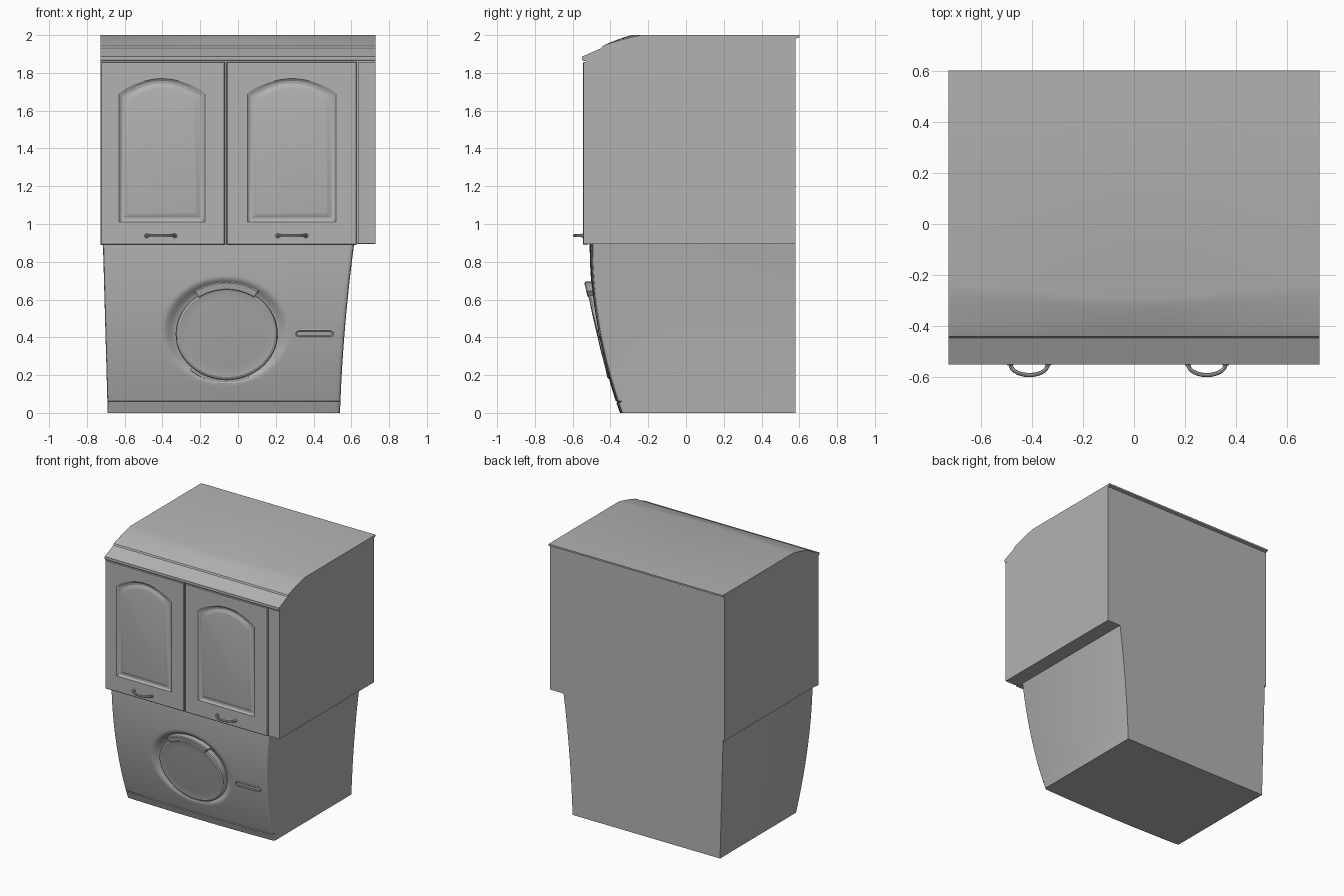
import bpy, bmesh, math

if "Cube" in bpy.data.objects:
    bpy.data.objects.remove(bpy.data.objects["Cube"])

grey = bpy.data.materials.new("plain_grey")
grey.diffuse_color = (0.45, 0.45, 0.455, 1)
grey.use_nodes = True
grey.node_tree.nodes["Principled BSDF"].inputs["Base Color"].default_value = grey.diffuse_color


def add_mesh(name, bm):
    bmesh.ops.recalc_face_normals(bm, faces=bm.faces[:])
    me = bpy.data.meshes.new(name)
    bm.to_mesh(me)
    bm.free()
    me.materials.append(grey)
    ob = bpy.data.objects.new(name, me)
    bpy.context.collection.objects.link(ob)
    return ob


def loft(name, rings):
    """Skin closed rings of equal length and cap both ends."""
    bm = bmesh.new()
    rows = [[bm.verts.new(p) for p in r] for r in rings]
    n = len(rows[0])
    for a, b in zip(rows, rows[1:]):
        for i in range(n):
            j = (i + 1) % n
            bm.faces.new((a[i], a[j], b[j], b[i]))
    bm.faces.new(rows[0])
    bm.faces.new(rows[-1])
    return add_mesh(name, bm)


def relief(name, rings, surf):
    """Stack (outline, height) rings on a front surface y = surf(x, z)."""
    return loft(name, [[(x, surf(x, z) - h, z) for x, z in pts] for pts, h in rings])


def arch(x0, x1, z0, zs, zt, n=20):
    """Rectangle outline whose top is an arc from shoulder zs to top zt."""
    pts = [(x0, z0), (x1, z0)]
    for i in range(n + 1):
        t = i / n
        pts.append((x1 + (x0 - x1) * t, zs + (zt - zs) * math.sin(math.pi * t) ** 0.8))
    return pts


def ellipse(cx, cz, rx, rz, n=72):
    return [(cx + rx * math.cos(2 * math.pi * i / n), cz + rz * math.sin(2 * math.pi * i / n))
            for i in range(n)]


def arc_band(a0, a1, f0, f1, n=18):
    """Curved band following the round door's edge."""
    ang = [math.radians(a0 + (a1 - a0) * i / n) for i in range(n + 1)]
    out = [(-0.06 + 0.27 * f1 * math.cos(a), 0.42 + 0.245 * f1 * math.sin(a)) for a in ang]
    return out + [(-0.06 + 0.27 * f0 * math.cos(a), 0.42 + 0.245 * f0 * math.sin(a))
                  for a in reversed(ang)]


def pill(cx, cz, w, h, n=6):
    r = h / 2
    pts = []
    for s, a0 in ((1, -90), (-1, 90)):
        for i in range(n + 1):
            a = math.radians(a0 + 180 * i / n)
            pts.append((cx + s * (w / 2 - r) + r * math.cos(a), cz + r * math.sin(a)))
    return pts


# Lower machine body: curved front with a dish behind the round door
TOP = 0.895


def left_x(z):
    return -0.69 - 0.025 * z / TOP


def right_x(z):
    s = z / TOP
    return 0.54 + 0.03 * s + 0.045 * s * s


def front_y(x, z):
    y = -0.51 + 0.16 * (1 - z / TOP) ** 2
    t = math.hypot((x + 0.065) / 0.335, (z - 0.435) / 0.285)
    k = min(1, max(0, (1 - t) / 0.22))
    y += 0.038 * k * k * (3 - 2 * k)
    mid, half = (left_x(z) + right_x(z)) / 2, (right_x(z) - left_x(z)) / 2
    u = abs(x - mid) / half
    y += 0.012 * u * u
    edge = half * (1 - u)
    if edge < 0.02:
        y += 0.015 * (1 - math.sqrt(max(0, 1 - (1 - edge / 0.02) ** 2)))
    return y


def body_row(z, inset=0.0):
    xs = [0, 0.003, 0.007, 0.012] + [0.02 + 0.96 * i / 90 for i in range(91)] + [0.988, 0.993, 0.997, 1]
    l, r = left_x(z), right_x(z)
    row = [(l + (r - l) * t, front_y(l + (r - l) * t, z) + inset, z) for t in xs]
    return row + [(r, 0.58, z), (l, 0.58, z)]


rows = [body_row(0), body_row(0.054), body_row(0.056, 0.006), body_row(0.061, 0.006), body_row(0.063)]
rows += [body_row(0.075 + (TOP - 0.075) * i / 70) for i in range(71)]
loft("machine_body", rows)


# Round door, tilted with the front
def door_plane(x, z):
    return -0.413 - 0.234 * (z - 0.19)


def disc(rx, rz):
    return ellipse(-0.06, 0.42, rx, rz)


relief("round_door", [(disc(0.27, 0.245), -0.05), (disc(0.27, 0.245), -0.008),
                      (disc(0.265, 0.24), 0.0), (disc(0.255, 0.23), 0.004),
                      (disc(0.245, 0.22), 0.002), (disc(0.2, 0.18), 0.004),
                      (disc(0.1, 0.09), 0.006)], door_plane)
relief("round_door_handle", [(arc_band(55, 125, 0.94, 1.12), -0.04),
                             (arc_band(55, 125, 0.94, 1.12), 0.003),
                             (arc_band(57, 123, 0.96, 1.09), 0.009)], door_plane)
relief("round_door_catch", [(arc_band(228, 295, 0.98, 1.07), -0.045),
                            (arc_band(228, 295, 0.98, 1.07), -0.012),
                            (arc_band(230, 293, 0.99, 1.06), -0.008)], door_plane)

# Slot grip and small foot mark on the machine front
relief("slot_grip", [(pill(0.405, 0.42, 0.21, 0.042), -0.02), (pill(0.405, 0.42, 0.21, 0.042), 0.004),
                     (pill(0.405, 0.42, 0.2, 0.032), 0.006), (pill(0.405, 0.42, 0.188, 0.022), 0.001)],
       front_y)
relief("kick_mark", [(pill(0.37, 0.04, 0.045, 0.014), -0.01), (pill(0.37, 0.04, 0.045, 0.014), 0.003)],
       front_y)


# Upper cabinet: side profile swept along x, the roof crease bows forward in the middle
def cabinet_section(x):
    bow = 0.5 + 0.5 * math.cos(math.pi * x / 0.7267)
    crease = -0.24 - 0.05 * bow
    pts = [(-0.53, 0.895), (-0.53, 1.862), (-0.545, 1.862), (-0.55, 1.87), (-0.55, 1.886),
           (-0.53, 1.895), (-0.447, 1.932), (-0.441, 1.943), (-0.43, 1.948)]
    for t in (0.25, 0.5, 0.75):
        pts.append((-0.43 + (crease + 0.43) * t, 1.948 + 0.052 * (t + 0.25 * t * (1 - t))))
    pts += [(crease, 2.0), (0.6, 2.0), (0.6, 1.988), (0.58, 1.982), (0.58, 0.895)]
    return [(x, y, z) for y, z in pts]


loft("cabinet_body", [cabinet_section(-0.7267 + 1.4534 * i / 32) for i in range(33)])


# Cabinet doors with arched raised panels
def flat(x, z):
    return -0.53


def cabinet_door(name, x0, x1, p0, p1):
    z0, z1 = 0.89, 1.858

    def rect(d):
        return arch(x0 + d, x1 - d, z0 + d, z1 - d, z1 - d)

    def panel(d):
        return arch(p0 + d, p1 - d, 1.01 + d, 1.69 - d, 1.77 - d)

    relief(name, [(rect(0), -0.01), (rect(0), 0.012), (rect(0.004), 0.015), (panel(0), 0.015),
                  (panel(0.012), 0.006), (panel(0.025), 0.004), (panel(0.045), 0.013),
                  (panel(0.05), 0.014)], flat)


def bow_handle(name, cx, cz):
    cu = bpy.data.curves.new(name, 'CURVE')
    cu.dimensions = '3D'
    cu.bevel_depth = 0.008
    cu.bevel_resolution = 2
    cu.use_fill_caps = True
    sp = cu.splines.new('POLY')
    n = 14
    sp.points.add(n)
    for i in range(n + 1):
        a = math.pi * i / n
        sp.points[i].co = (cx - 0.074 * math.cos(a), -0.54 - 0.051 * math.sin(a) ** 0.8 if 0 < i < n else -0.54, cz, 1)
    cu.materials.append(grey)
    ob = bpy.data.objects.new(name, cu)
    bpy.context.collection.objects.link(ob)
    bpy.ops.object.select_all(action='DESELECT')
    ob.select_set(True)
    bpy.context.view_layer.objects.active = ob
    bpy.ops.object.convert(target='MESH')
    for s in (-1, 1):
        p = cx + s * 0.074
        relief(name + "_foot", [(pill(p, cz, 0.026, 0.024), 0.005), (pill(p, cz, 0.026, 0.024), 0.02),
                                (pill(p, cz, 0.02, 0.018), 0.024)], flat)


cabinet_door("left_cabinet_door", -0.7267, -0.07, -0.63, -0.175)
cabinet_door("right_cabinet_door", -0.06, 0.628, 0.05, 0.52)
bow_handle("left_door_handle", -0.41, 0.938)
bow_handle("right_door_handle", 0.285, 0.938)

# Filler strip beside the right door
strip = [(0.634, 0.897), (0.7267, 0.897), (0.7267, 1.858), (0.634, 1.858)]
relief("filler_strip", [(strip, -0.01), (strip, 0.013)], flat)

# Smooth shading that keeps hard edges
bpy.ops.object.select_all(action='DESELECT')
for ob in bpy.context.scene.objects:
    ob.select_set(True)
    bpy.context.view_layer.objects.active = ob
bpy.ops.object.shade_smooth_by_angle(angle=math.radians(25))
